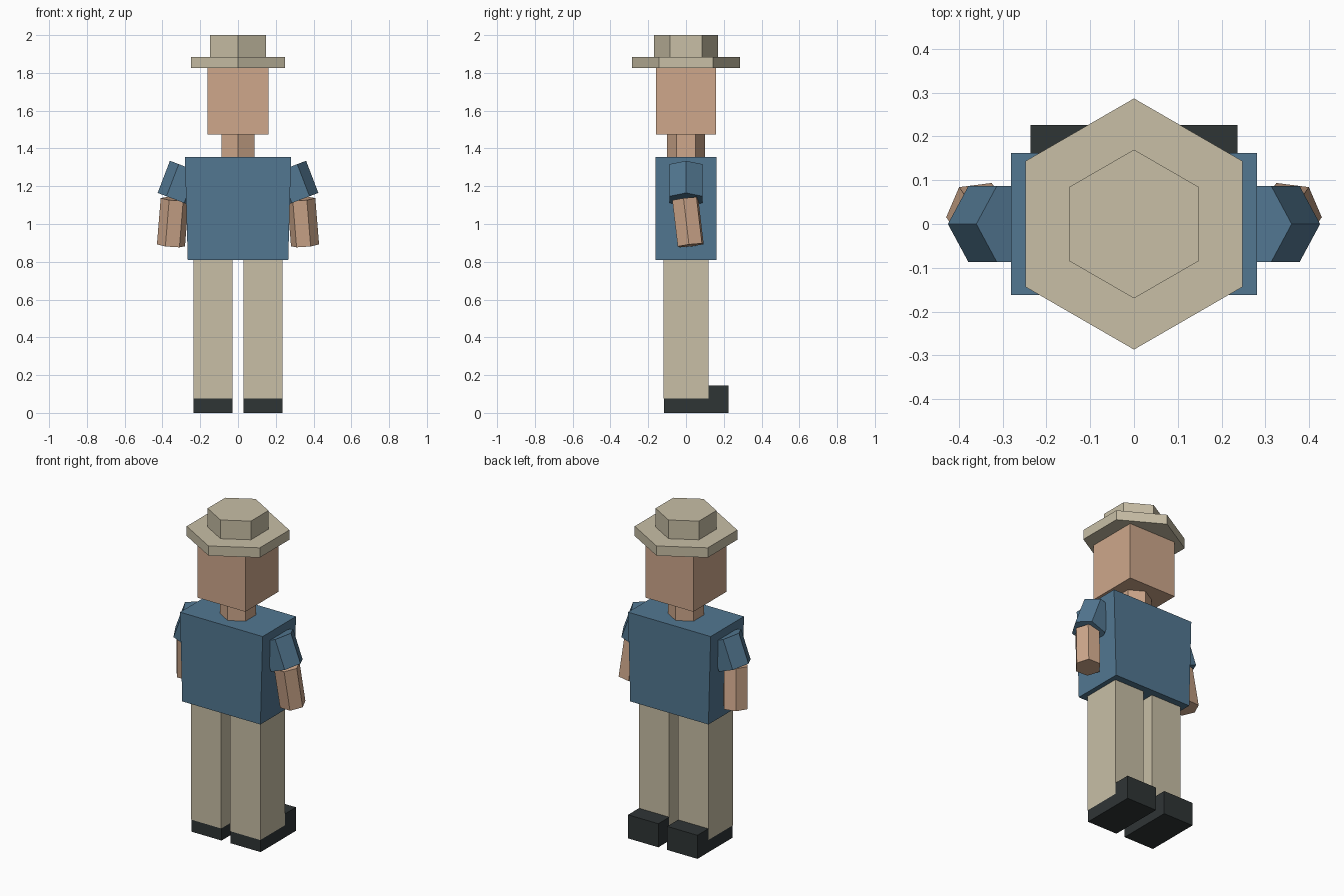
import bpy, bmesh, math
from mathutils import Vector

if "Cube" in bpy.data.objects:
    bpy.data.objects.remove(bpy.data.objects["Cube"])


def material(name, rgb):
    m = bpy.data.materials.new(name)
    m.diffuse_color = (*rgb, 1)
    m.use_nodes = True
    m.node_tree.nodes["Principled BSDF"].inputs["Base Color"].default_value = m.diffuse_color
    return m


TAN = material("tan cloth", (0.58, 0.52, 0.38))
SKIN = material("skin", (0.62, 0.39, 0.26))
BLUE = material("blue shirt", (0.085, 0.185, 0.285))
BLACK = material("dark leather", (0.028, 0.035, 0.036))


def loft(name, bottom, top, mat):
    """Closed solid between two matching rings of points."""
    bm = bmesh.new()
    a = [bm.verts.new(p) for p in bottom]
    b = [bm.verts.new(p) for p in top]
    n = len(a)
    bm.faces.new(a[::-1])
    bm.faces.new(b)
    for i in range(n):
        j = (i + 1) % n
        bm.faces.new((a[i], a[j], b[j], b[i]))
    bmesh.ops.recalc_face_normals(bm, faces=bm.faces)
    mesh = bpy.data.meshes.new(name)
    bm.to_mesh(mesh)
    bm.free()
    mesh.materials.append(mat)
    ob = bpy.data.objects.new(name, mesh)
    bpy.context.collection.objects.link(ob)
    return ob


def rect(x0, x1, y0, y1, z):
    return [(x0, y0, z), (x1, y0, z), (x1, y1, z), (x0, y1, z)]


def box(name, x0, x1, y0, y1, z0, z1, mat):
    return loft(name, rect(x0, x1, y0, y1, z0), rect(x0, x1, y0, y1, z1), mat)


def hex_prism(name, start, end, radius, roll, mat):
    """Six-sided prism running from start up to end."""
    start, end = Vector(start), Vector(end)
    turn = Vector((0, 0, 1)).rotation_difference(end - start)
    ring = []
    for i in range(6):
        t = math.radians(roll + 60 * i)
        ring.append(turn @ Vector((radius * math.cos(t), radius * math.sin(t), 0)))
    return loft(name, [start + p for p in ring], [end + p for p in ring], mat)


# Hat, head and neck
hex_prism("hat_crown", (0, 0, 1.885), (0, 0, 2.0), 0.17, 30, TAN)
hex_prism("hat_brim", (0, 0, 1.825), (0, 0, 1.885), 0.287, 30, TAN)
box("head", -0.162, 0.162, -0.16, 0.16, 1.475, 1.825, SKIN)
hex_prism("neck", (0, 0, 1.355), (0, 0, 1.475), 0.1, 30, SKIN)

# Shirt, slightly narrower at the hem
loft("shirt", rect(-0.266, 0.266, -0.162, 0.162, 0.81),
     rect(-0.281, 0.281, -0.162, 0.162, 1.355), BLUE)

# Arms, legs and shoes on both sides
for side, s in (("left", -1), ("right", 1)):
    hex_prism("sleeve_" + side, (s * 0.332, 0, 1.129), (s * 0.267, 0, 1.299),
              0.1, 0, BLUE)
    hex_prism("forearm_" + side, (s * 0.355, 0.025, 0.887),
              (s * 0.335, -0.004, 1.132), 0.075, -7 * s, SKIN)
    x0, x1 = sorted((s * 0.03, s * 0.236))
    box("leg_" + side, x0, x1, -0.12, 0.12, 0.075, 0.81, TAN)
    # Shoe: low heel under the leg, tall toe block beyond it
    profile = [(-0.117, 0), (0.226, 0), (0.226, 0.145), (0.12, 0.145),
               (0.12, 0.075), (-0.117, 0.075)]
    loft("shoe_" + side, [(x0, y, z) for y, z in profile],
         [(x1, y, z) for y, z in profile], BLACK)
